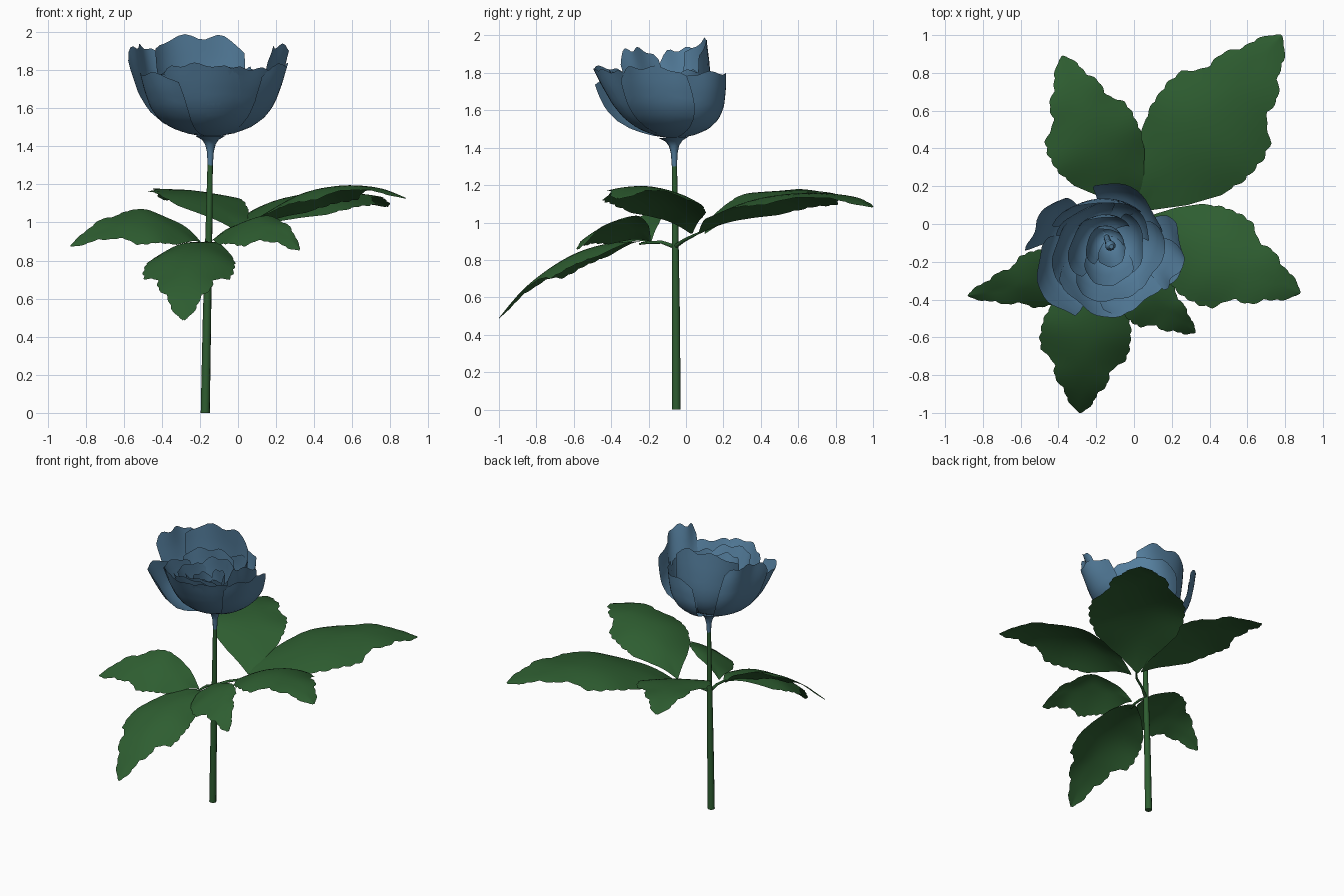
import bpy, math
from mathutils import Vector

if "Cube" in bpy.data.objects:
    bpy.data.objects.remove(bpy.data.objects["Cube"])

def material(name, col):
    m = bpy.data.materials.new(name)
    m.diffuse_color = (*col, 1)
    m.use_nodes = True
    m.node_tree.nodes["Principled BSDF"].inputs["Base Color"].default_value = m.diffuse_color
    return m

BLUE = material("petal_blue", (0.09, 0.21, 0.34))
GREEN = material("leaf_green", (0.027, 0.11, 0.03))

def interp(pts, t):
    for (a, p), (b, q) in zip(pts, pts[1:]):
        if t <= b:
            return p + (q - p) * (t - a) / (b - a)
    return pts[-1][1]

def sheet(name, fn, nu, nv, mat):
    """Grid surface: fn(u in -1..1, row index) gives a point."""
    verts = [fn(-1 + 2 * i / nu, j) for j in range(nv + 1) for i in range(nu + 1)]
    w = nu + 1
    faces = [(j * w + i, j * w + i + 1, (j + 1) * w + i + 1, (j + 1) * w + i)
             for j in range(nv) for i in range(nu)]
    me = bpy.data.meshes.new(name)
    me.from_pydata(verts, [], faces)
    me.polygons.foreach_set("use_smooth", [True] * len(faces))
    me.materials.append(mat)
    ob = bpy.data.objects.new(name, me)
    bpy.context.collection.objects.link(ob)
    return ob

def tube(name, pts, radii, mat):
    """Round stalk along points with a radius at each."""
    cu = bpy.data.curves.new(name, 'CURVE')
    cu.dimensions = '3D'
    cu.bevel_depth = 1
    cu.bevel_resolution = 3
    cu.use_fill_caps = True
    sp = cu.splines.new('POLY')
    sp.points.add(len(pts) - 1)
    for p, co, r in zip(sp.points, pts, radii):
        p.co = (*co, 1)
        p.radius = r
    sp.use_smooth = True
    cu.materials.append(mat)
    bpy.context.collection.objects.link(bpy.data.objects.new(name, cu))

# Main stem and the flared cup under the flower
tube("stem", [(-.172, -.052, 0), (-.163, -.054, .5), (-.153, -.058, .95), (-.146, -.062, 1.32)],
     [.024, .022, .018, .014], GREEN)
tube("flower_cup", [(-.146, -.062, 1.3), (-.145, -.063, 1.37), (-.145, -.064, 1.41),
                    (-.145, -.065, 1.435), (-.145, -.066, 1.455)],
     [.014, .018, .028, .045, .08], BLUE)

# Leaf stalks
tube("back_leaf_stalk", [(-.155, -.06, .87), (-.08, -.01, .905), (.0, .03, .925), (.04, .07, .945)],
     [.012, .009, .008, .005], GREEN)
tube("front_leaf_stalk", [(-.155, -.06, .87), (-.165, -.13, .895), (-.17, -.2, .893), (-.18, -.25, .885)],
     [.012, .009, .008, .005], GREEN)

# Lobed, scalloped leaves arching along a midrib
OUTLINE = [(0, .02), (.06, .22), (.15, .52), (.28, .84), (.4, .98), (.52, 1), (.6, .93), (.64, .74),
           (.68, .62), (.76, .6), (.81, .5), (.84, .38), (.92, .28), (.97, .15), (1, .02)]

def leaf(name, base, mid, tip, wl, wr, roll, droop):
    B, M, T = map(Vector, (base, mid, tip))
    C = 2 * M - (B + T) / 2
    d = T - B
    side = Vector((-d.y, d.x, 0)).normalized()
    rows = 72

    def fn(u, j):
        t = j / rows
        p = B * (1 - t) ** 2 + C * 2 * t * (1 - t) + T * t * t
        k = interp(OUTLINE, t)
        if j > 24:                              # scallops along the rim
            k += .035 * (abs(math.sin(j * math.pi / 5)) - .6) * u * u * (k > .1)
        s = u * k * (wl if u > 0 else wr)
        p = p + side * s
        p.z += roll * s - droop * (u * k) ** 2 + .006 * math.sin(18 * t) * abs(u)
        return p
    sheet(name, fn, 12, rows, GREEN)

leaf("leaf_back_right", (.03, .07, .94), (.39, .55, 1.15), (.78, 1.0, 1.085), .29, .36, 0, .065)
leaf("leaf_right", (.05, .03, .94), (.45, -.17, 1.18), (.88, -.365, 1.13), .25, .28, 0, .075)
leaf("leaf_back_left", (.02, .1, .94), (-.2, .48, 1.155), (-.38, .89, 1.12), .28, .22, .06, .015)
leaf("leaf_front", (-.17, -.2, .89), (-.25, -.62, .82), (-.285, -1.0, .49), .23, .25, 0, .08)
leaf("leaf_left", (-.19, -.19, .89), (-.5, -.3, 1.0), (-.88, -.38, .88), .14, .16, -.6, .03)
leaf("leaf_front_right", (-.14, -.19, .9), (.1, -.38, 1.0), (.325, -.575, .86), .12, .18, .5, .03)

# Cupped petals around an axis leaning to the front
RADIUS = [(0, .06), (.15, .33), (.3, .56), (.45, .74), (.6, .86), (.8, .95), (1, 1.02)]
HEIGHT = [(0, 0), (.15, .05), (.3, .14), (.45, .28), (.6, .46), (.8, .72), (1, 1)]

def petal(name, az, hw, R, H, seed):
    rows = 14

    def fn(u, j):
        v = j / rows * (1 - .1 * u ** 4 - .04 * math.sin(4 * u + seed) ** 2)
        a = math.radians(az + u * hw * (.8 + .2 * math.sin(math.pi * v)))
        r = R * interp(RADIUS, v) * (1 + .06 * u + .05 * v * v * math.sin(3.5 * u + seed))
        z = H * interp(HEIGHT, v)
        return (-.145 + r * math.cos(a), -.065 + r * math.sin(a) - .23 * z, 1.45 + z)
    sheet(name, fn, 14, rows, BLUE)

OUTER = [(255, 48, .32, .39), (212, 38, .39, .34), (155, 26, .41, .49), (102, 56, .31, .54),
         (58, 46, .34, .36), (352, 34, .39, .39), (303, 42, .335, .37), (345, 20, .38, .49)]
for i, p in enumerate(OUTER):
    petal(f"outer_petal_{i + 1}", *p, i * 1.7)

# Inner rings, each smaller and turned
for ring, n, hw, R, H in (("middle", 5, 46, .26, .37), ("inner", 4, 55, .18, .34), ("core", 3, 65, .10, .29)):
    for i in range(n):
        petal(f"{ring}_petal_{i + 1}", 20 + i * 360 / n + R * 400, hw,
              R * (1 + .1 * (i % 2)), H * (1 - .1 * (i % 2)), i * 2.3 + n)

# Seed head in the middle
tube("flower_centre", [(-.145, -.07, 1.45), (-.135, -.1, 1.6), (-.125, -.115, 1.66), (-.12, -.12, 1.69)],
     [.015, .018, .028, .012], BLUE)
